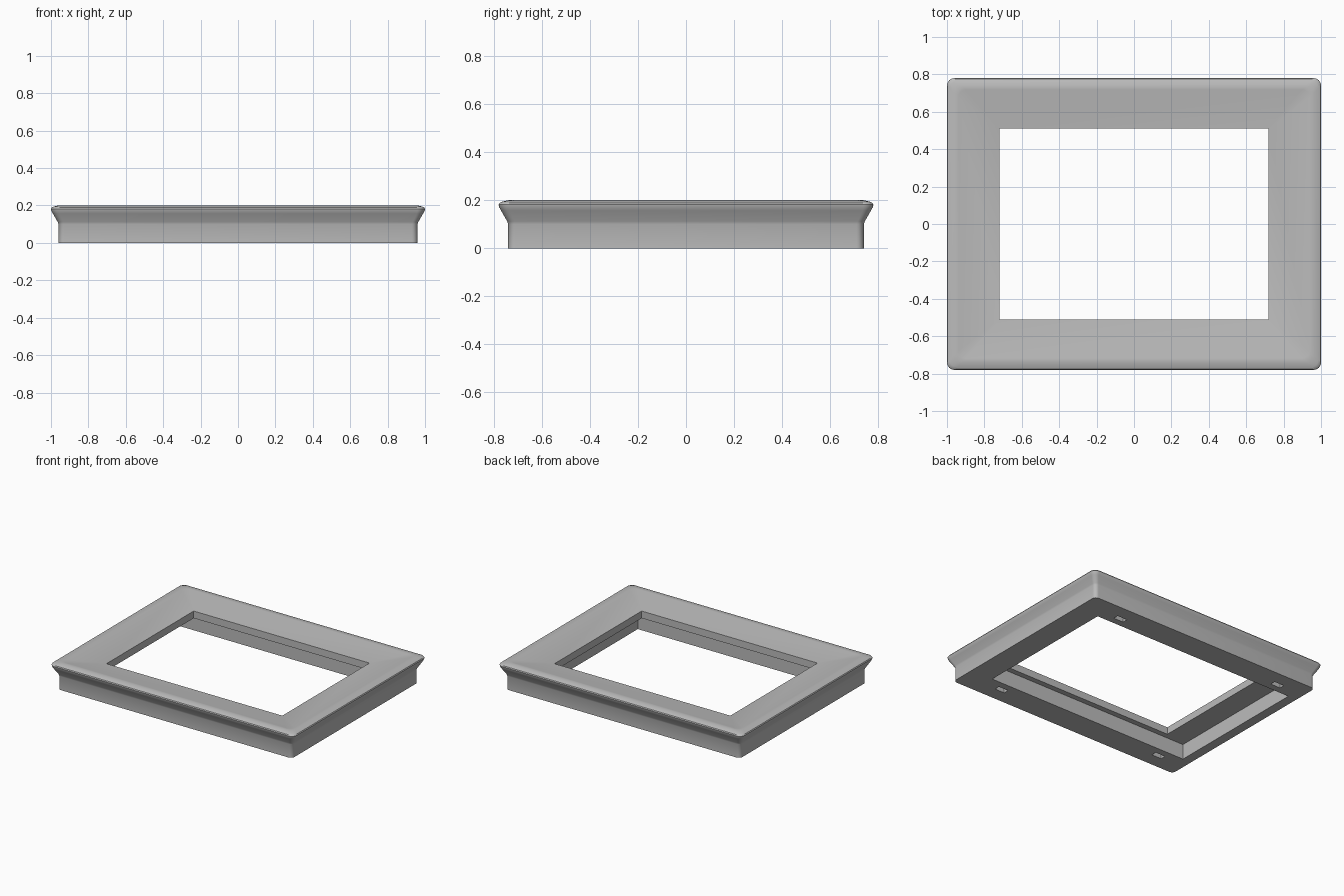
import bpy
import bmesh
import math

default = bpy.data.objects.get("Cube")
if default:
    bpy.data.objects.remove(default, do_unlink=True)

grey = bpy.data.materials.new("plain grey")
grey.use_nodes = True
COLOUR = (0.5, 0.5, 0.5, 1.0)
grey.diffuse_color = COLOUR
grey.node_tree.nodes["Principled BSDF"].inputs["Base Color"].default_value = COLOUR

STEPS = 6  # segments in each rounded corner


def ring(bm, hx, hy, z, radius, cx=0.0):
    """Rounded rectangle of vertices, counter-clockwise from above."""
    verts = []
    for k, (sx, sy) in enumerate([(1, 1), (-1, 1), (-1, -1), (1, -1)]):
        for i in range(STEPS + 1):
            a = math.pi / 2 * (k + i / STEPS)
            x = cx + sx * (hx - radius) + radius * math.cos(a)
            y = sy * (hy - radius) + radius * math.sin(a)
            verts.append(bm.verts.new((x, y, z)))
    return verts


def new_object(name, bm):
    bmesh.ops.recalc_face_normals(bm, faces=bm.faces)
    mesh = bpy.data.meshes.new(name)
    bm.to_mesh(mesh)
    bm.free()
    mesh.materials.append(grey)
    obj = bpy.data.objects.new(name, mesh)
    bpy.context.collection.objects.link(obj)
    return obj


# Moulding profile: inset from the outer edge, height, corner radius
OUTER_X, OUTER_Y = 1.0, 0.78
profile = [
    (0.040, 0.0, 0.03), (0.040, 0.100, 0.03), (0.036, 0.112, 0.03),
    (0.010, 0.157, 0.035), (0.002, 0.172, 0.04), (0.0, 0.182, 0.04),
    (0.004, 0.189, 0.04), (0.015, 0.194, 0.04), (0.035, 0.199, 0.04),
    (0.050, 0.201, 0.04), (0.062, 0.200, 0.04),
]
bm = bmesh.new()
rings = [ring(bm, OUTER_X - d, OUTER_Y - d, z, r) for d, z, r in profile]

# Sight edge lip, then the off-centre rebate on the underside
rings.append(ring(bm, 0.72, 0.51, 0.165, 0))
rings.append(ring(bm, 0.72, 0.51, 0.112, 0))
rings.append(ring(bm, 0.835, 0.55, 0.112, 0, cx=-0.055))
rings.append(ring(bm, 0.835, 0.55, 0.0, 0, cx=-0.055))

for lower, upper in zip(rings, rings[1:] + rings[:1]):
    n = len(lower)
    for i in range(n):
        j = (i + 1) % n
        bm.faces.new((lower[i], lower[j], upper[j], upper[i]))
bmesh.ops.remove_doubles(bm, verts=bm.verts, dist=1e-5)
frame = new_object("picture_frame", bm)

# Four fixing slots cut into the underside
bm = bmesh.new()
for x in (-0.735, 0.64):
    for y in (-0.62, 0.62):
        made = bmesh.ops.create_cube(bm, size=1)["verts"]
        bmesh.ops.scale(bm, vec=(0.08, 0.04, 0.12), verts=made)
        bmesh.ops.translate(bm, vec=(x, y, 0), verts=made)
cutter = new_object("slot_cutter", bm)
cutter.hide_render = True

cut = frame.modifiers.new("slots", "BOOLEAN")
cut.operation = "DIFFERENCE"
cut.solver = "EXACT"
cut.object = cutter
bpy.ops.object.select_all(action="DESELECT")
bpy.context.view_layer.objects.active = frame
frame.select_set(True)
bpy.ops.object.modifier_apply(modifier=cut.name)
bpy.data.objects.remove(cutter, do_unlink=True)

bpy.ops.object.shade_smooth_by_angle(angle=math.radians(35))
